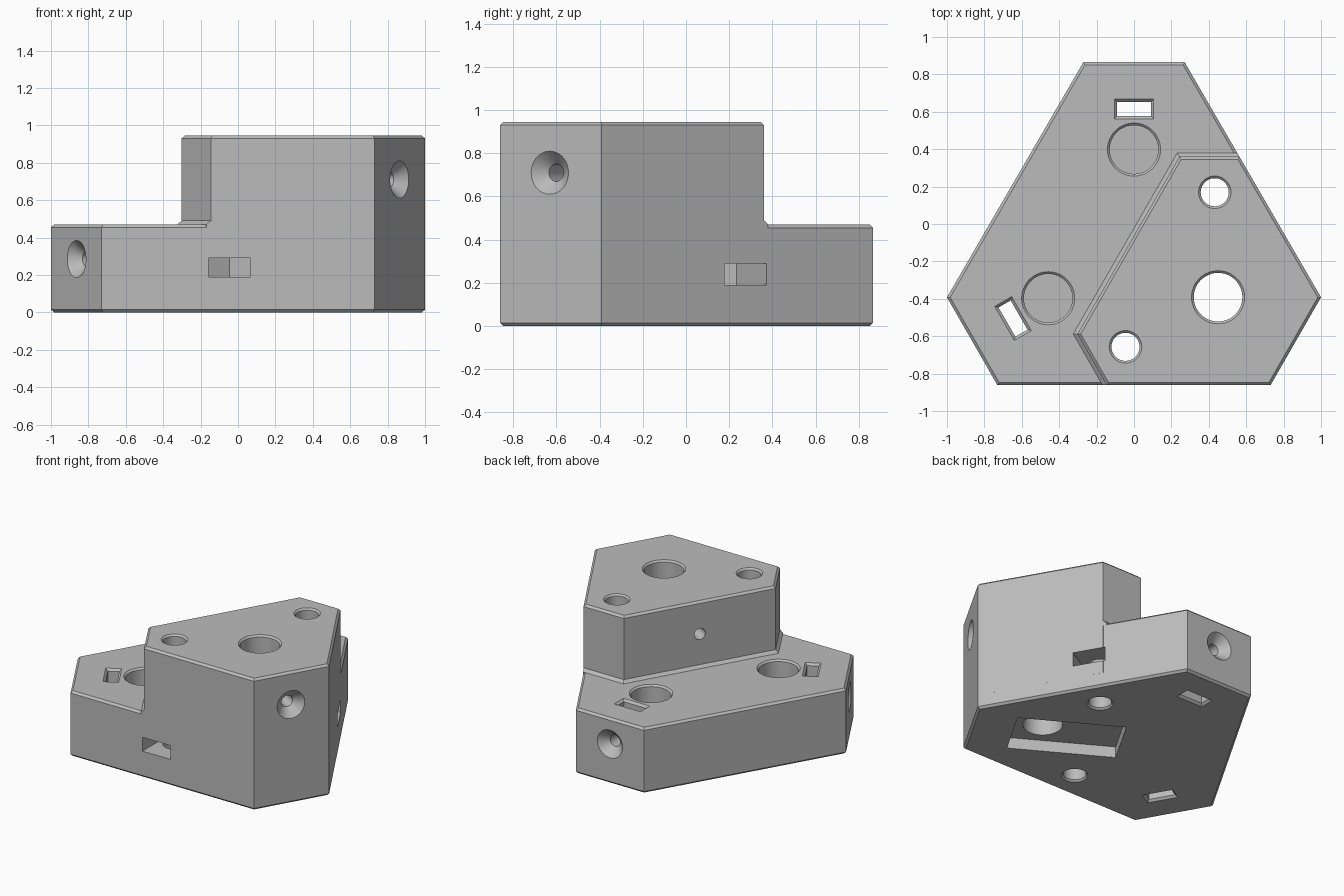
import bpy, bmesh
from math import radians, cos, sin, tau
from mathutils import Matrix, Vector

if "Cube" in bpy.data.objects:
    bpy.data.objects.remove(bpy.data.objects["Cube"])

CENTER = (0, -0.132, 0)
BEVEL = 0.015
BASE_TOP, BLOCK_TOP = 0.47, 0.945

grey = bpy.data.materials.new("light grey")
grey.use_nodes = True
COLOUR = (0.5, 0.5, 0.5, 1)
grey.diffuse_color = COLOUR
grey.node_tree.nodes["Principled BSDF"].inputs["Base Color"].default_value = COLOUR


def frame(angle, u=0, v=0, z=0):
    """Axes turned about the middle of the body, moved outward by u and sideways by v."""
    turn = Matrix.Rotation(radians(angle), 4, 'Z')
    return Matrix.Translation(CENTER) @ turn @ Matrix.Translation((u, v, z))


def inset(points, amounts):
    """Move each edge of a counter-clockwise outline inward by its own amount."""
    pts = [Vector(p) for p in points]
    n = len(pts)
    if not isinstance(amounts, list):
        amounts = [amounts] * n
    lines = []
    for i in range(n):
        d = (pts[(i + 1) % n] - pts[i]).normalized()
        lines.append((pts[i] + Vector((-d.y, d.x)) * amounts[i], d))
    result = []
    for i in range(n):
        (p, d), (q, e) = lines[i - 1], lines[i]
        t = (q - p).cross(e) / d.cross(e)
        result.append(p + d * t)
    return result


def circle(r, n=48):
    return [Vector((r * cos(tau * i / n), r * sin(tau * i / n))) for i in range(n)]


def rect(w, h):
    return [(-w / 2, -h / 2), (w / 2, -h / 2), (w / 2, h / 2), (-w / 2, h / 2)]


def loft(name, layers, matrix=Matrix()):
    """Closed solid through a stack of (outline, height) layers."""
    bm = bmesh.new()
    rings = [[bm.verts.new(matrix @ Vector((p[0], p[1], z))) for p in pts]
             for pts, z in layers]
    bm.faces.new(rings[0])
    bm.faces.new(rings[-1])
    for a, b in zip(rings, rings[1:]):
        for i in range(len(a)):
            j = (i + 1) % len(a)
            bm.faces.new((a[i], a[j], b[j], b[i]))
    bmesh.ops.recalc_face_normals(bm, faces=bm.faces)
    mesh = bpy.data.meshes.new(name)
    bm.to_mesh(mesh)
    bm.free()
    mesh.materials.append(grey)
    obj = bpy.data.objects.new(name, mesh)
    bpy.context.collection.objects.link(obj)
    return obj


def combine(tool, operation='DIFFERENCE'):
    """Apply a boolean to the body and discard the tool."""
    tool.hide_render = True
    mod = body.modifiers.new("cut", 'BOOLEAN')
    mod.operation, mod.object, mod.solver = operation, tool, 'EXACT'
    bpy.context.view_layer.objects.active = body
    bpy.ops.object.modifier_apply(modifier=mod.name)
    bpy.data.objects.remove(tool)


# Low six-sided base with bevelled rims
base = [(-0.73, -0.862), (0.73, -0.862), (1, -0.392),
        (0.271, 0.865), (-0.271, 0.865), (-1, -0.392)]
body = loft("stepped_block", [(inset(base, BEVEL), 0), (base, BEVEL),
                              (base, BASE_TOP - BEVEL), (inset(base, BEVEL), BASE_TOP)])

# Tall block on one corner, with a small fillet where it meets the base
block = [(-0.145, -0.862), (0.73, -0.862), (1, -0.392),
         (0.564, 0.36), (0.243, 0.36), (-0.302, -0.588)]
flare = inset(block, [0, 0, 0, -0.02, -0.02, -0.02])
combine(loft("tall_block", [(block, 0.1), (block, BLOCK_TOP - BEVEL),
                            (inset(block, BEVEL), BLOCK_TOP)]), 'UNION')
combine(loft("fillet", [(flare, BASE_TOP - BEVEL), (flare, BASE_TOP),
                        (block, BASE_TOP + 0.02)]), 'UNION')


def bore(r, top, bottom, matrix, lip=0.012):
    """Vertical hole with a bevelled mouth; goes right through if bottom is 0."""
    layers = [(circle(r), bottom), (circle(r), top - lip), (circle(r + 2 * lip), top + lip)]
    if bottom == 0:
        layers[0] = (circle(r), lip)
        layers.insert(0, (circle(r + 2 * lip), -lip))
    combine(loft("bore", layers, matrix))


def screw_hole(angle, z, length):
    """Horizontal hole with a countersunk mouth in a short side."""
    m = frame(angle, 0.997, 0, z) @ Matrix.Rotation(radians(90), 4, 'Y')
    combine(loft("screw_hole", [(circle(0.04), -length), (circle(0.04), -0.06),
                                (circle(0.12), 0.02)], m))


# Underside pocket and the large bore above it
combine(loft("pocket", [(rect(0.72, 0.4), -0.1), (rect(0.72, 0.4), 0.08)], frame(-30, 0.36)))
bore(0.13, BLOCK_TOP, 0.05, frame(-30, 0.519))
screw_hole(-30, 0.71, 1.15)

# Blind bores, strap slots and screw holes in the two low corners
for angle in (90, 210):
    bore(0.13, BASE_TOP, 0.1, frame(angle, 0.53))
    slot = rect(0.075, 0.18)
    wide = inset(slot, -0.025)
    combine(loft("slot", [(wide, -0.01), (slot, BEVEL), (slot, BASE_TOP - BEVEL),
                          (wide, BASE_TOP + 0.01)], frame(angle, 0.747)))
    screw_hole(angle, 0.285, 0.47)

# Clamp bolt holes with nut traps opening on the long sides
W = 0.1125
nut = [(0.5, -W), (0.5, W), (-W * 0.577, W), (-W * 1.155, 0), (-W * 0.577, -W)]
for side in (-1, 1):
    place = frame(-30, 0.223, side * 0.477)
    bore(0.075, BLOCK_TOP, 0, place)
    turn = Matrix.Rotation(radians(60 * side), 4, 'Z')
    combine(loft("nut_trap", [(nut, 0.19), (nut, 0.29)], place @ turn))

bpy.ops.object.select_all(action='DESELECT')
body.select_set(True)
bpy.context.view_layer.objects.active = body
bpy.ops.object.shade_smooth_by_angle(angle=radians(25))
